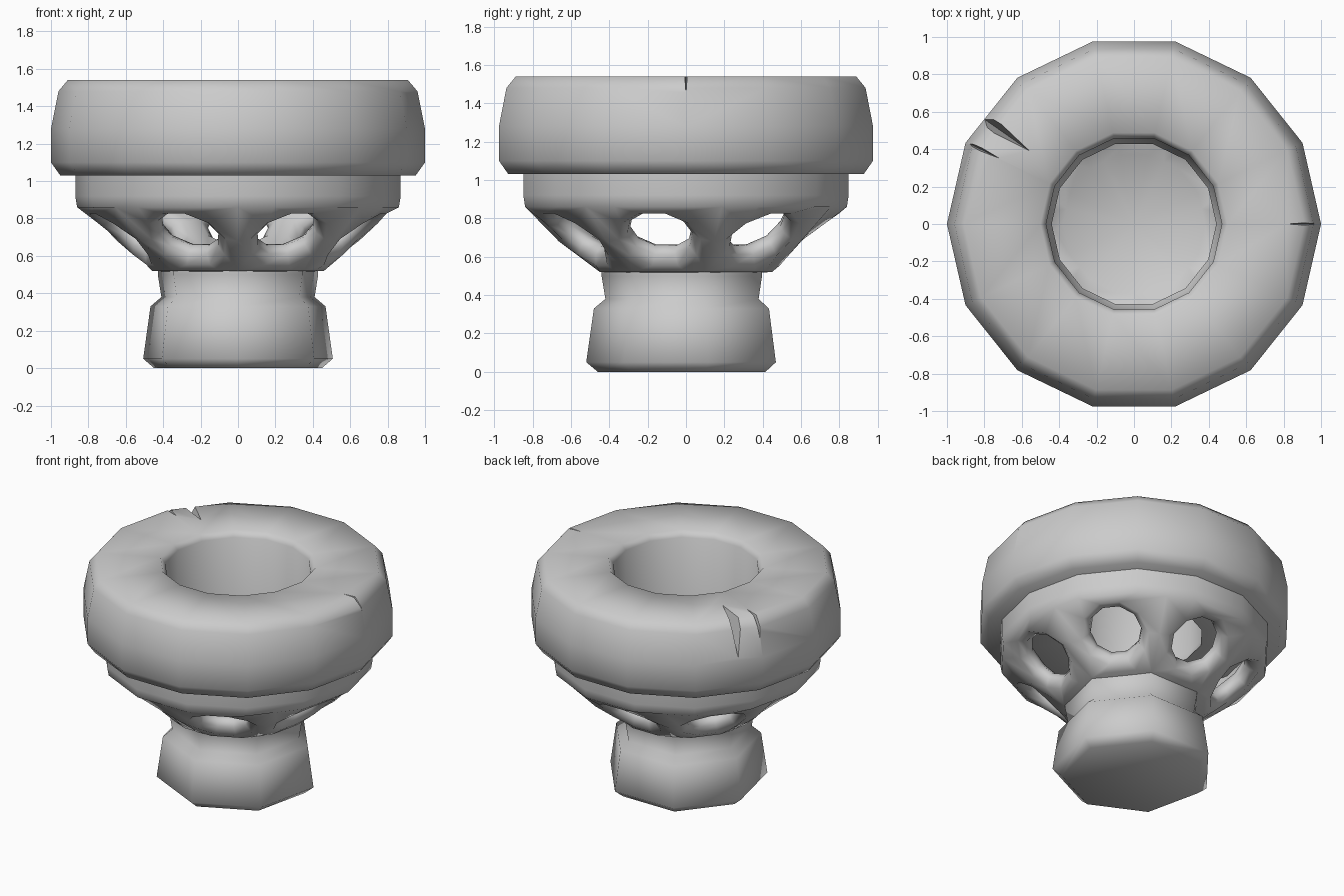
import bpy, bmesh, math
from mathutils import Vector

if "Cube" in bpy.data.objects:
    bpy.data.objects.remove(bpy.data.objects["Cube"])

stone = bpy.data.materials.new("grey_stone")
stone.use_nodes = True
GREY = (0.6, 0.6, 0.6, 1)
stone.diffuse_color = GREY
stone.node_tree.nodes["Principled BSDF"].inputs["Base Color"].default_value = GREY


def finish(name, bm, smooth=True):
    bmesh.ops.remove_doubles(bm, verts=bm.verts[:], dist=0.0005)
    bmesh.ops.recalc_face_normals(bm, faces=bm.faces[:])
    mesh = bpy.data.meshes.new(name)
    bm.to_mesh(mesh)
    bm.free()
    mesh.materials.append(stone)
    obj = bpy.data.objects.new(name, mesh)
    bpy.context.collection.objects.link(obj)
    if smooth:
        shade(obj)
    return obj


def activate(obj):
    bpy.ops.object.select_all(action='DESELECT')
    obj.select_set(True)
    bpy.context.view_layer.objects.active = obj


def shade(obj):
    activate(obj)
    bpy.ops.object.shade_smooth_by_angle(angle=math.radians(60))


def polar(r, angle, z):
    return Vector((r * math.cos(angle), r * math.sin(angle), z))


def bridge(bm, a, b, closed):
    n = len(a)
    for i in range(n if closed else n - 1):
        j = (i + 1) % n
        bm.faces.new((a[i], a[j], b[j], b[i]))


def rings(bm, profile, sides, start):
    return [[bm.verts.new(polar(r, start + math.tau * i / sides, z)) for i in range(sides)]
            for r, z in profile]


# Heavy rim: a closed profile revolved in fourteen steps
bm = bmesh.new()
loops = rings(bm, [(0.44, 1.03), (0.47, 1.1), (0.47, 1.5), (0.50, 1.54), (0.91, 1.54),
                   (0.96, 1.48), (1.0, 1.28), (1.0, 1.10), (0.95, 1.03)], 14, 0)
for k, loop in enumerate(loops):
    bridge(bm, loop, loops[(k + 1) % len(loops)], True)
rim = finish("rim", bm, False)


# Chips cut into the rim's upper edge
def chip(degrees, inner, width, low, depth):
    a = math.radians(degrees)
    side = Vector((-math.sin(a), math.cos(a), 0)) * width
    top = polar(1.06, a, 1.62)
    cut = bmesh.new()
    for p in (polar(inner, a, 1.56), top + side, top - side,
              polar(1.03, a, low), polar(0.95 - depth, a, 1.51 - depth)):
        cut.verts.new(p)
    bmesh.ops.convex_hull(cut, input=cut.verts[:])
    cutter = finish("chip_cutter", cut, False)
    cutter.hide_render = True
    activate(rim)
    mod = rim.modifiers.new("chip", 'BOOLEAN')
    mod.operation = 'DIFFERENCE'
    mod.object = cutter
    bpy.ops.object.modifier_apply(modifier=mod.name)
    bpy.data.objects.remove(cutter)


chip(0, 0.78, 0.025, 1.42, 0.02)
chip(145, 0.66, 0.07, 1.25, 0.04)
chip(154, 0.78, 0.03, 1.35, 0.02)
shade(rim)

# Seven-sided foot and neck
bm = bmesh.new()
loops = rings(bm, [(0.46, 0), (0.52, 0.05), (0.48, 0.33), (0.42, 0.38), (0.44, 0.5),
                   (0.44, 0.54)], 7, -math.pi / 2)
for a, b in zip(loops, loops[1:]):
    bridge(bm, a, b, True)
bm.faces.new(loops[0])
bm.faces.new(loops[-1])
finish("foot", bm)

# Hollow bowl: seven sectors, each pierced by a flared round hole
HALF = math.pi / 14
FLAT = math.cos(HALF)
COLUMNS = [(-2 * HALF, FLAT), (-HALF, 1), (HALF, 1), (2 * HALF, FLAT)]
MID = Vector((0.66, 0.69))
SLOPE = Vector((0.76, 0.65))
INWARD = Vector((-0.65, 0.76))
bm = bmesh.new()


def row(a, r, z):
    return [bm.verts.new(polar(r * k, a + d, z)) for d, k in COLUMNS]


def frame(a, bottom, middle, top):
    r, z = middle
    left, right = [bm.verts.new(polar(r * FLAT, a + s * 2 * HALF, z)) for s in (-1, 1)]
    low, high = row(a, *bottom), row(a, *top)
    return low, high, low + [right] + high[::-1] + [left]


def hole_loop(a, radius, depth):
    loop = []
    for i in range(10):
        t = math.radians(-144 + 36 * i)
        lateral = radius * math.cos(t)
        r, z = MID + INWARD * depth + SLOPE * radius * math.sin(t)
        r = r * FLAT - max(0, abs(lateral) - 0.15) * 0.48
        loop.append(bm.verts.new(polar(r, a, z) + lateral * Vector((-math.sin(a), math.cos(a), 0))))
    return loop


for n in range(7):
    a = math.pi / 2 + n * math.tau / 7
    out_low, out_high, outer = frame(a, (0.46, 0.52), (0.68, 0.68), (0.86, 0.86))
    in_low, in_high, inner = frame(a, (0.38, 0.62), (0.575, 0.785), (0.77, 0.95))
    loops = [outer] + [hole_loop(a, r, d) for r, d in
                       ((0.22, 0), (0.175, 0.04), (0.165, 0.09), (0.2, 0.127))] + [inner]
    for p, q in zip(loops, loops[1:]):
        bridge(bm, p, q, True)
    # Upper wall, underside and inner floor of the sector
    wall = [out_high, row(a, 0.87, 0.92), row(a, 0.87, 1.06), row(a, 0.78, 1.06), in_high]
    for p, q in zip(wall, wall[1:]):
        bridge(bm, p, q, False)
    for edge, z in ((out_low, 0.5), (in_low, 0.62)):
        centre = bm.verts.new((0, 0, z))
        for p, q in zip(edge, edge[1:]):
            bm.faces.new((p, q, centre))
finish("pierced_bowl", bm)
